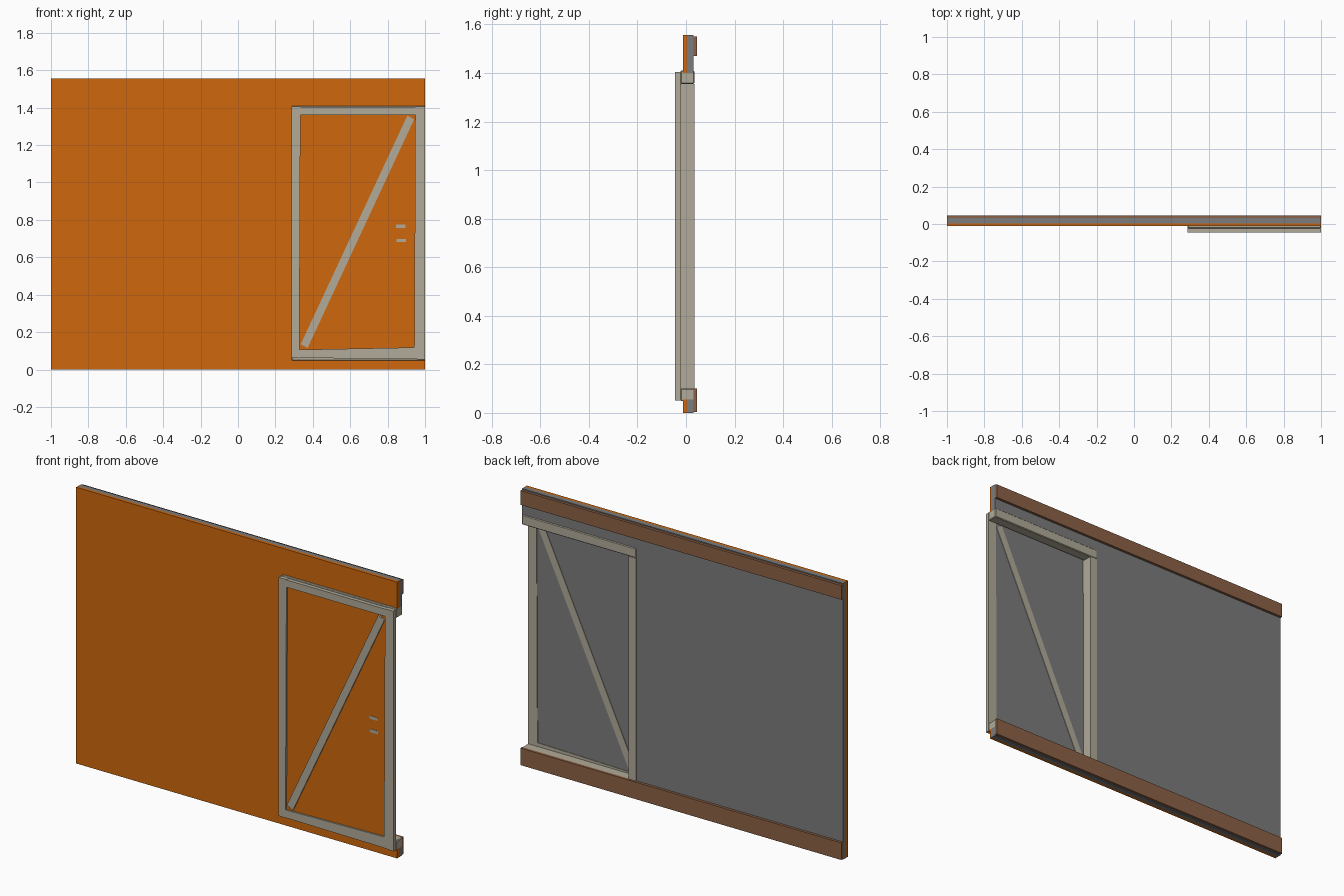
import bpy, bmesh

if "Cube" in bpy.data.objects:
    bpy.data.objects.remove(bpy.data.objects["Cube"])


def material(name, rgb):
    m = bpy.data.materials.new(name)
    m.diffuse_color = (*rgb, 1)
    m.use_nodes = True
    m.node_tree.nodes["Principled BSDF"].inputs["Base Color"].default_value = m.diffuse_color
    return m


ORANGE = material("orange paint", (0.62, 0.137, 0.004))
GREY = material("grey lining", (0.20, 0.20, 0.20))
TAN = material("weathered trim", (0.44, 0.405, 0.315))
BROWN = material("brown timber", (0.26, 0.12, 0.06))


def prism(name, outline, y0, y1, mat, bevel=0):
    """Extrude an (x, z) outline from y0 (front) to y1 (back)."""
    bm = bmesh.new()
    face = bm.faces.new([bm.verts.new((x, y0, z)) for x, z in outline])
    ext = bmesh.ops.extrude_face_region(bm, geom=[face])
    verts = [v for v in ext["geom"] if isinstance(v, bmesh.types.BMVert)]
    bmesh.ops.translate(bm, verts=verts, vec=(0, y1 - y0, 0))
    bmesh.ops.recalc_face_normals(bm, faces=bm.faces[:])
    mesh = bpy.data.meshes.new(name)
    bm.to_mesh(mesh)
    bm.free()
    mesh.materials.append(mat)
    ob = bpy.data.objects.new(name, mesh)
    bpy.context.collection.objects.link(ob)
    if bevel:
        mod = ob.modifiers.new("bevel", 'BEVEL')
        mod.width = bevel
        mod.segments = 1
    return ob


def rect(x0, x1, z0, z1):
    return [(x0, z0), (x1, z0), (x1, z1), (x0, z1)]


# Wall sheets, cut away around the doorway that is open on the right
TOP = 1.556
wall = [(-1, 0), (1, 0), (1, 0.055), (0.31, 0.055), (0.31, 1.40),
        (1, 1.40), (1, TOP), (-1, TOP)]
prism("wall_front_sheet", wall, -0.012, 0.004, ORANGE)
prism("wall_back_lining", wall, 0.004, 0.031, GREY)

# Timber rails along the back
prism("top_rail", rect(-1, 1, 1.47, 1.55), 0.031, 0.046, BROWN)
prism("bottom_rail", rect(-1, 1, 0.004, 0.1), 0.031, 0.046, BROWN)

# Deep doorway lining: header, sill and one jamb
prism("door_header", rect(0.287, 1, 1.355, 1.41), -0.023, 0.035, TAN, 0.004)
prism("door_sill", rect(0.287, 1, 0.048, 0.1), -0.023, 0.035, TAN, 0.004)
prism("door_jamb", rect(0.287, 0.333, 0.1, 1.355), -0.023, 0.035, TAN)

# Door leaf
prism("door_front_sheet", rect(0.32, 0.96, 0.08, 1.38), -0.036, -0.031, ORANGE)
prism("door_back_lining", rect(0.32, 0.96, 0.08, 1.38), -0.031, -0.027, GREY)

# Slightly crooked boards framing the door
F, B = -0.046, -0.023
prism("door_left_board", [(0.285, 0.062), (0.328, 0.06), (0.334, 1.405), (0.285, 1.405)], F, B, TAN)
prism("door_right_board", [(0.942, 0.056), (1, 0.052), (1, 1.405), (0.948, 1.405)], F, B, TAN)
prism("door_top_board", rect(0.334, 0.948, 1.362, 1.403), F + 0.001, B - 0.001, TAN)
prism("door_bottom_board", [(0.328, 0.062), (0.942, 0.056), (0.942, 0.118), (0.328, 0.106)],
      F + 0.001, B - 0.001, TAN)
prism("door_brace", [(0.335, 0.135), (0.372, 0.115), (0.942, 1.338), (0.905, 1.357)],
      F + 0.002, B - 0.001, TAN)

# Small latch plates
for i, (x, z) in enumerate([(0.87, 0.765), (0.873, 0.69)]):
    prism(f"latch_plate_{i + 1}", rect(x - 0.025, x + 0.025, z - 0.009, z + 0.009),
          -0.038, -0.036, TAN)
